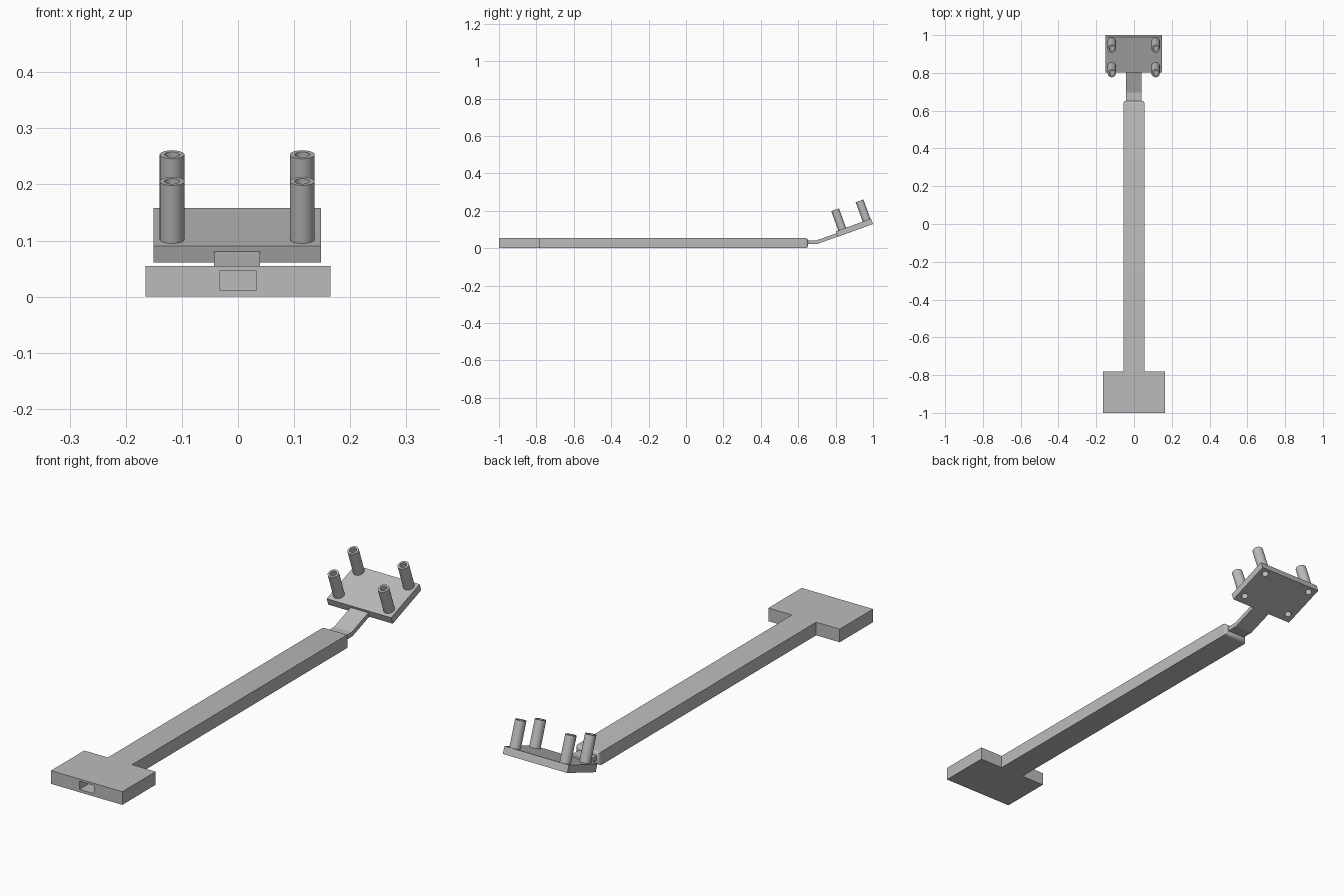
import bpy, bmesh, math
from mathutils import Matrix, Vector

cube = bpy.data.objects.get("Cube")
if cube:
    bpy.data.objects.remove(cube, do_unlink=True)

grey = bpy.data.materials.new("plain grey")
grey.use_nodes = True
grey.diffuse_color = (0.5, 0.5, 0.5, 1)
grey.node_tree.nodes["Principled BSDF"].inputs["Base Color"].default_value = (0.5, 0.5, 0.5, 1)

TILT = math.radians(20)
HEAD_X = -0.0015
# Head frame: origin on the front top edge of the plate, y along it, z out of it
HEAD = Matrix.Translation((HEAD_X, 0.801, 0.09)) @ Matrix.Rotation(TILT, 4, "X")


def finish(name, bm, smooth=False):
    bmesh.ops.recalc_face_normals(bm, faces=bm.faces)
    mesh = bpy.data.meshes.new(name)
    bm.to_mesh(mesh)
    bm.free()
    mesh.materials.append(grey)
    ob = bpy.data.objects.new(name, mesh)
    bpy.context.collection.objects.link(ob)
    if smooth:
        bpy.ops.object.select_all(action="DESELECT")
        ob.select_set(True)
        bpy.context.view_layer.objects.active = ob
        bpy.ops.object.shade_smooth_by_angle(angle=math.radians(35))
    return ob


def extrude(bm, points, vector):
    face = bm.faces.new([bm.verts.new(p) for p in points])
    moved = bmesh.ops.extrude_face_region(bm, geom=[face])["geom"]
    bmesh.ops.translate(bm, vec=vector, verts=[v for v in moved if isinstance(v, bmesh.types.BMVert)])


def box(bm, low, high):
    x0, y0, z0 = low
    x1, y1, z1 = high
    extrude(bm, [(x0, y0, z0), (x1, y0, z0), (x1, y1, z0), (x0, y1, z0)], (0, 0, z1 - z0))


def cutter(name, bm, target):
    ob = finish(name, bm)
    ob.hide_render = True
    ob.hide_viewport = True
    ob.display_type = "WIRE"
    mod = target.modifiers.new(name, "BOOLEAN")
    mod.object = ob
    mod.operation = "DIFFERENCE"
    mod.solver = "EXACT"


# Wide handle end and long arm, one T-shaped bar with a rounded tip
half = [(0.165, -1), (0.165, -0.78), (0.056, -0.78), (0.056, 0.652)]
outline = half + [(-x, y) for x, y in reversed(half)]
bm = bmesh.new()
extrude(bm, [(x, y, 0) for x, y in outline], (0, 0, 0.055))
tip = [e for e in bm.edges if all(v.co.y > 0.6 for v in e.verts) and abs(e.verts[0].co.z - e.verts[1].co.z) < 0.01]
tip += [e for e in bm.edges if all(v.co.y > 0.6 for v in e.verts) and e not in tip]
bmesh.ops.bevel(bm, geom=tip, offset=0.014, segments=4, profile=0.5, affect="EDGES")
arm = finish("arm", bm, smooth=True)

# Rectangular socket in the front of the handle
bm = bmesh.new()
box(bm, (-0.033, -1.1, 0.012), (0.033, 0.55, 0.046))
cutter("socket_cutter", bm, arm)

# Bent neck strip between arm and plate
bm = bmesh.new()
profile = [(0.64, 0.022), (0.70, 0.022), (0.812, 0.062), (0.806, 0.081), (0.695, 0.041), (0.64, 0.041)]
extrude(bm, [(HEAD_X - 0.041, y, z) for y, z in profile], (0.082, 0, 0))
finish("neck", bm)

# Tilted plate
bm = bmesh.new()
box(bm, (-0.149, 0, -0.031), (0.149, 0.2, 0))
bm.transform(HEAD)
plate = finish("plate", bm)

# Hollow pins, with bores that pass through the plate
bores = bmesh.new()
for row, s in (("front", 0.036), ("back", 0.175)):
    for side, x in (("left", 0.116), ("right", -0.116)):
        bm = bmesh.new()
        rings = []
        for r, z in ((0.022, 0), (0.022, 0.11), (0.0135, 0.11), (0.0135, 0)):
            rings.append([bm.verts.new((x + r * math.cos(a), s + r * math.sin(a), z))
                          for a in (i * math.tau / 32 for i in range(32))])
        for k in range(4):
            a, b = rings[k], rings[(k + 1) % 4]
            for i in range(32):
                j = (i + 1) % 32
                bm.faces.new((a[i], a[j], b[j], b[i]))
        bm.transform(HEAD)
        finish(f"{row}_{side}_pin", bm, smooth=True)
        bmesh.ops.create_cone(bores, cap_ends=True, segments=32, radius1=0.0135, radius2=0.0135,
                              depth=0.08, matrix=HEAD @ Matrix.Translation((x, s, -0.015)))
cutter("bore_cutter", bores, plate)
